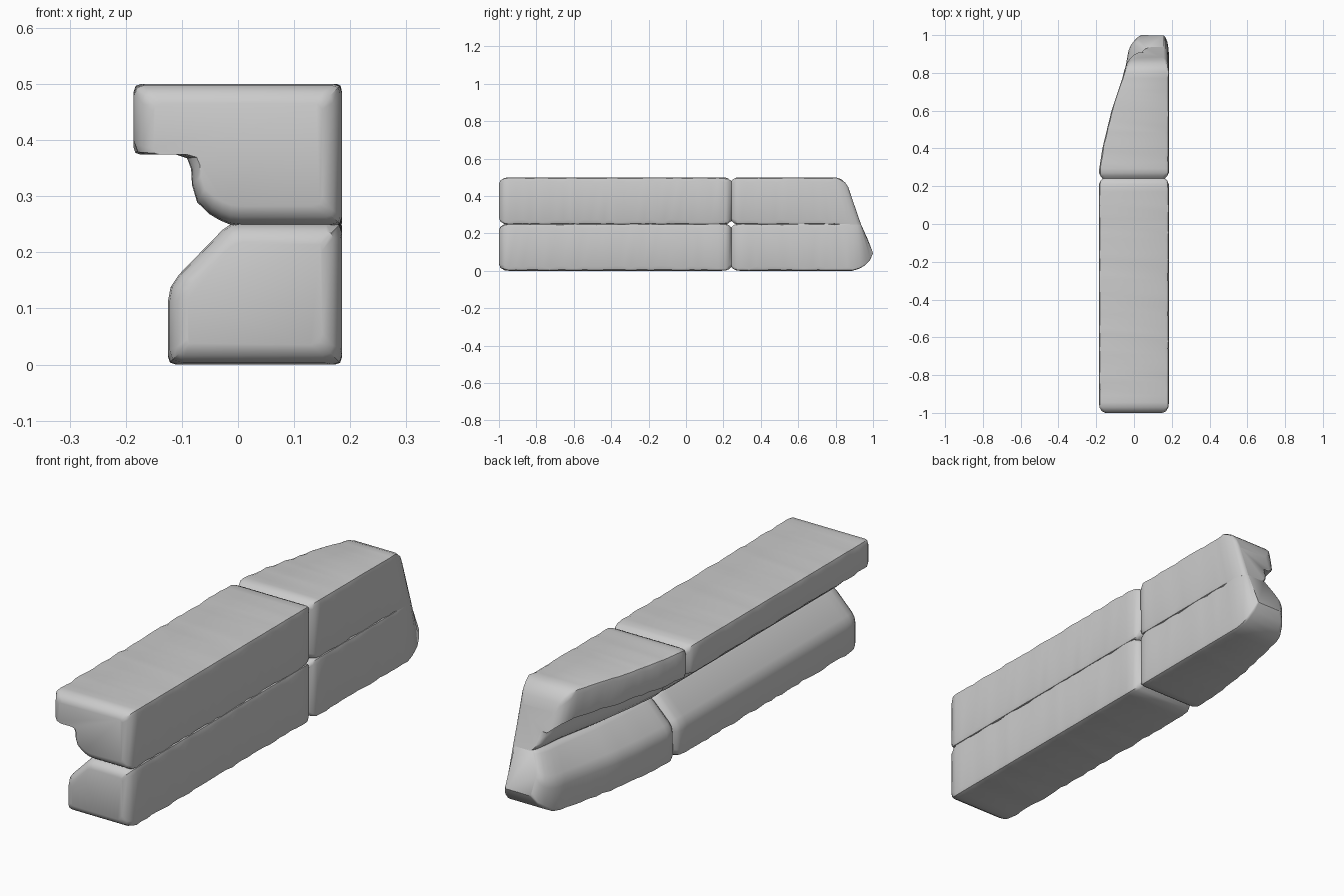
import bpy, bmesh, random
from mathutils import Vector

if "Cube" in bpy.data.objects:
    bpy.data.objects.remove(bpy.data.objects["Cube"])

random.seed(7)
RIGHT = 0.185

# Cross-sections (x, z, corner size, kind): kind c = chipped, s = smooth, g = groove
UPPER = [(-0.186, 0.50, 0.024, 'c'), (-0.186, 0.374, 0.022, 'c'), (-0.085, 0.374, 0.025, 's'),
         (-0.08, 0.285, 0.035, 's'), (-0.015, 0.247, 0.02, 's'),
         (RIGHT, 0.247, 0.024, 'g'), (RIGHT, 0.50, 0.022, 'c')]
LOWER = [(-0.015, 0.253, 0.018, 's'), (-0.125, 0.14, 0.028, 's'), (-0.125, 0.0, 0.026, 'c'),
         (RIGHT, 0.0, 0.022, 'c'), (RIGHT, 0.253, 0.022, 'g')]


def lerp_table(table, v):
    if v <= table[0][0]:
        return table[0][1]
    for (a, fa), (b, fb) in zip(table, table[1:]):
        if v <= b:
            return fa + (fb - fa) * (v - a) / (b - a)
    return table[-1][1]


TAPER_UP = [(0.28, 1.0), (0.4, 0.95), (0.6, 0.82), (0.8, 0.64), (0.9, 0.6)]
TAPER_LOW = [(0.28, 1.0), (0.45, 0.96), (0.6, 0.9), (0.8, 0.76), (0.92, 0.69), (1.0, 0.62)]
END = [(0, 0.96), (0.04, 0.985), (0.095, 1.0), (0.15, 0.98), (0.25, 0.935), (0.41, 0.88), (0.5, 0.865)]


def section(profile, groove):
    """Round every corner, with a random chip on worn corners."""
    pts = []
    for i, (x, z, r, kind) in enumerate(profile):
        p = Vector((x, z))
        a = Vector(profile[i - 1][:2]) - p
        b = Vector(profile[(i + 1) % len(profile)][:2]) - p
        if kind != 's':
            r *= random.uniform(0.55, 1.25)
        if kind == 'g':
            r *= groove
        p1, p3 = p + a.normalized() * r, p + b.normalized() * r
        pts += [p1, (p1 + p3) * 0.25 + p * 0.5, p3]
    return pts


def make_block(name, rings):
    bm = bmesh.new()
    loops = [[bm.verts.new(co) for co in ring] for ring in rings]
    n = len(loops[0])
    for a, b in zip(loops, loops[1:]):
        for i in range(n):
            j = (i + 1) % n
            bm.faces.new((a[i], a[j], b[j], b[i]))
    bm.faces.new(loops[0])
    bm.faces.new(loops[-1][::-1])
    bmesh.ops.recalc_face_normals(bm, faces=bm.faces)
    mesh = bpy.data.meshes.new(name)
    bm.to_mesh(mesh)
    bm.free()
    obj = bpy.data.objects.new(name, mesh)
    bpy.context.collection.objects.link(obj)
    bpy.context.view_layer.objects.active = obj
    obj.select_set(True)
    bpy.ops.object.shade_smooth_by_angle(angle=0.7)
    obj.select_set(False)


def shrink(p, inset, centre, half):
    return Vector([centre[k] + (p[k] - centre[k]) * (1 - inset / half[k]) for k in (0, 1)])


def straight_block(name, profile, centre, half):
    ends = [(-1.0, 0.035), (-0.992, 0.016), (-0.97, 0.003)]
    mid = [(-0.945 + 0.036 * i, 0) for i in range(32)]
    tail = [(0.212, 0.001), (0.228, 0.008), (0.242, 0.02)]
    rings = []
    for y, inset in ends + mid + tail:
        pts = [shrink(p, inset, centre, half) for p in section(profile, 1)]
        rings.append([(p.x, y, p.y) for p in pts])
    make_block(name, rings)


def tapered_block(name, profile, centre, half, taper):
    start = 0.242
    # (fraction of length, joint inset, scale of rounded nose)
    stations = [(0, 0.02, 1), (0.02, 0.008, 1), (0.045, 0.001, 1)]
    stations += [(0.08 + 0.0512 * i, 0, 1) for i in range(17)]
    stations += [(0.94, 0, 0.96), (0.97, 0, 0.89), (0.99, 0, 0.79), (1, 0, 0.64)]
    rings = []
    for t, inset, nose in stations:
        ring = []
        for p in section(profile, min(1, max(0.03, (0.93 - t) * 8))):
            p = shrink(p, inset, centre, half)
            z = 0.25 + (p.y - 0.25) * nose
            y = start + t * (lerp_table(END, z) - start)
            x = RIGHT - (RIGHT - p.x) * lerp_table(taper, y)
            x = 0.11 + (x - 0.11) * nose
            ring.append((x, y, z))
        rings.append(ring)
    make_block(name, rings)


# Two courses of stone, each a straight length and a tapered broken end
up_mid, up_half = (0.0, 0.374), (0.186, 0.126)
low_mid, low_half = (0.03, 0.126), (0.155, 0.126)
straight_block("upper_front_stone", UPPER, up_mid, up_half)
straight_block("lower_front_stone", LOWER, low_mid, low_half)
tapered_block("upper_back_stone", UPPER, up_mid, up_half, TAPER_UP)
tapered_block("lower_back_stone", LOWER, low_mid, low_half, TAPER_LOW)
